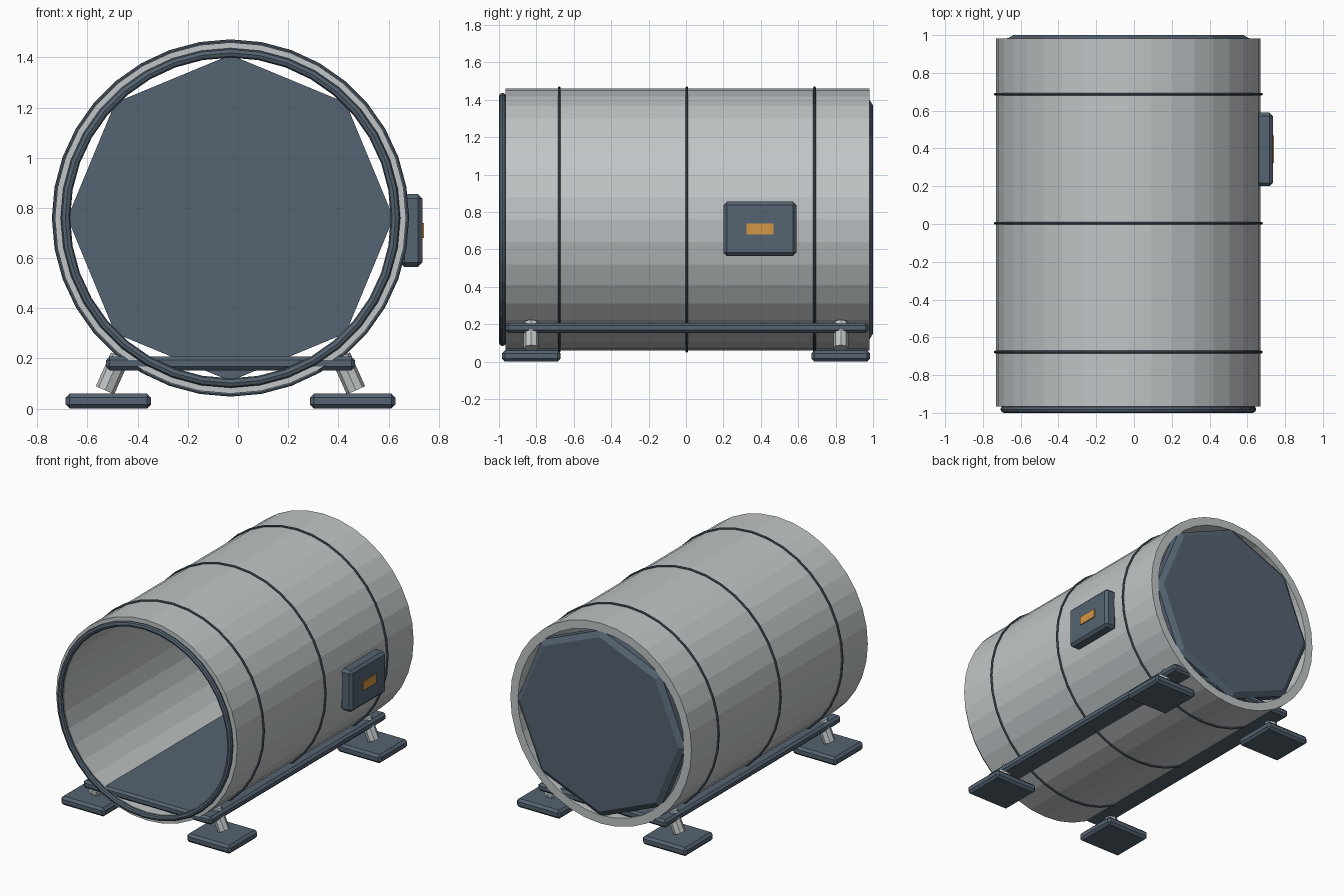
import bpy, bmesh
from math import sin, cos, pi, radians
from mathutils import Vector

if "Cube" in bpy.data.objects:
    bpy.data.objects.remove(bpy.data.objects["Cube"], do_unlink=True)

CX, CZ = -0.03, 0.76      # tube axis


def material(name, rgb):
    m = bpy.data.materials.new(name)
    m.use_nodes = True
    m.diffuse_color = (*rgb, 1)
    m.node_tree.nodes["Principled BSDF"].inputs["Base Color"].default_value = (*rgb, 1)
    return m


grey = material("light grey metal", (0.53, 0.56, 0.57))
slate = material("slate blue", (0.09, 0.125, 0.165))
orange = material("orange", (0.66, 0.31, 0.06))


def finish(name, bm, mat):
    bmesh.ops.remove_doubles(bm, verts=bm.verts, dist=1e-5)
    bmesh.ops.recalc_face_normals(bm, faces=bm.faces)
    mesh = bpy.data.meshes.new(name)
    bm.to_mesh(mesh)
    bm.free()
    mesh.materials.append(mat)
    ob = bpy.data.objects.new(name, mesh)
    bpy.context.collection.objects.link(ob)
    return ob


def lathe(name, profile, sides, mat):
    """Spin a closed (radius, y) profile around the tube axis."""
    bm = bmesh.new()
    loop = [bm.verts.new((CX + r, y, CZ)) for r, y in profile]
    edges = [bm.edges.new((a, b)) for a, b in zip(loop, loop[1:] + loop[:1])]
    bmesh.ops.spin(bm, geom=loop + edges, cent=(CX, 0, CZ), axis=(0, 1, 0),
                   angle=2 * pi, steps=sides, use_merge=True)
    return finish(name, bm, mat)


def ring(name, radius, y, thickness, sides, mat):
    section = [(radius + thickness * cos(k * pi / 4), y + thickness * sin(k * pi / 4))
               for k in range(8)]
    return lathe(name, section, sides, mat)


def box(name, lo, hi, bevel, mat):
    lo, hi = Vector(lo), Vector(hi)
    bm = bmesh.new()
    bmesh.ops.create_cube(bm, size=1)
    for v in bm.verts:
        v.co = (lo + hi) / 2 + v.co * (hi - lo)
    if bevel:
        bmesh.ops.bevel(bm, geom=bm.edges[:], offset=bevel, segments=1,
                        affect='EDGES', profile=0.5)
    return finish(name, bm, mat)


# Open tube shell, front lip and bands
lathe("tube_shell", [(0.70, -0.965), (0.70, 0.982), (0.642, 0.982), (0.642, -0.965)], 36, grey)
ring("front_lip", 0.658, -0.981, 0.019, 36, slate)
for label, y in (("front", -0.678), ("middle", 0.004), ("rear", 0.687)):
    ring(label + "_band", 0.705, y, 0.007, 36, slate)

# Eight-sided rear cap with a chamfered outer rim
bm = bmesh.new()
rows = []
for r, y in ((0.65, 0.92), (0.65, 0.975), (0.61, 1.0)):
    rows.append([bm.verts.new((CX + r * cos(k * pi / 4), y, CZ + r * sin(k * pi / 4)))
                 for k in range(8)])
for a, b in zip(rows, rows[1:]):
    for k in range(8):
        j = (k + 1) % 8
        bm.faces.new((a[k], a[j], b[j], b[k]))
bm.faces.new(rows[0])
bm.faces.new(rows[-1])
finish("rear_cap", bm, slate)

# Floor slab running through the tube
box("floor_slab", (CX - 0.497, -0.965, 0.153), (CX + 0.497, 0.975, 0.208), 0.015, slate)

# Feet and slanted struts
for sx, side in ((-1, "right"), (1, "left")):
    for sy, end in ((-1, "front"), (1, "rear")):
        x, y = CX + sx * 0.487, sy * 0.828
        box(f"{end}_{side}_foot", (x - 0.17, y - 0.157, 0), (x + 0.17, y + 0.157, 0.06),
            0.016, slate)
        bottom = Vector((CX + sx * 0.5, y, 0.073))
        top = Vector((CX + sx * 0.44, y, 0.208))
        axis = top - bottom
        bm = bmesh.new()
        bmesh.ops.create_cone(bm, cap_ends=True, segments=8, radius1=0.04, radius2=0.04,
                              depth=axis.length)
        strut = finish(f"{end}_{side}_strut", bm, grey)
        strut.location = (bottom + top) / 2
        strut.rotation_euler = (0, -sx * radians(24), 0)

# Control panel with its indicator
box("control_panel", (0.645, 0.2, 0.565), (0.735, 0.59, 0.855), 0.018, slate)
box("panel_indicator", (0.73, 0.324, 0.68), (0.742, 0.469, 0.74), 0, orange)
